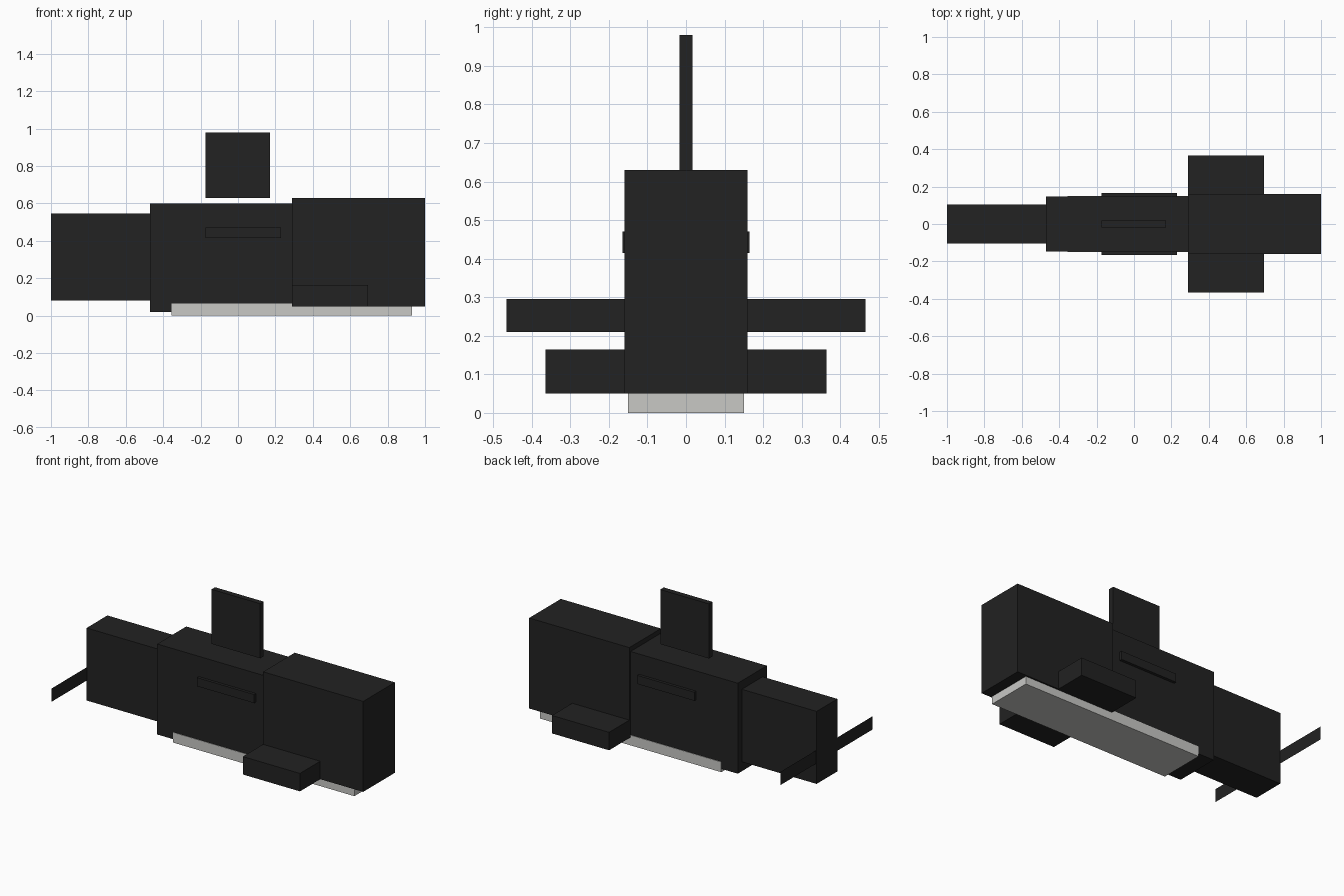
import bpy

if "Cube" in bpy.data.objects:
    bpy.data.objects.remove(bpy.data.objects["Cube"])


def material(name, rgb):
    m = bpy.data.materials.new(name)
    m.diffuse_color = (*rgb, 1.0)
    m.use_nodes = True
    m.node_tree.nodes["Principled BSDF"].inputs["Base Color"].default_value = m.diffuse_color
    return m


dark = material("charcoal", (0.016, 0.016, 0.016))
pale = material("pale_grey", (0.58, 0.58, 0.56))


def box(name, x, y, z, mat):
    """Axis-aligned box from (min, max) pairs."""
    bpy.ops.mesh.primitive_cube_add(size=1, location=[(a + b) / 2 for a, b in (x, y, z)])
    ob = bpy.context.object
    ob.name = name
    ob.scale = [b - a for a, b in (x, y, z)]
    bpy.ops.object.transform_apply(location=True, rotation=False, scale=True)
    ob.data.materials.append(mat)
    return ob


# Main body, stepped in three blocks
box("nose_block", (-1.0, -0.47), (-0.105, 0.105), (0.08, 0.545), dark)
box("middle_block", (-0.47, 0.29), (-0.147, 0.147), (0.02, 0.60), dark)
box("rear_block", (0.29, 1.0), (-0.16, 0.16), (0.05, 0.63), dark)

# Pale slab underneath
box("base_slab", (-0.355, 0.93), (-0.15, 0.15), (0.0, 0.065), pale)

# Upright fin, floating just above the middle block
box("top_fin", (-0.175, 0.17), (-0.0175, 0.0175), (0.63, 0.98), dark)

# Side parts, one on each side
for side, s in (("front", -1), ("back", 1)):
    def span(a, b):
        return tuple(sorted((s * a, s * b)))
    box(side + "_foot", (0.29, 0.695), span(0.16, 0.365), (0.05, 0.165), dark)
    box(side + "_side_bar", (-0.175, 0.23), span(0.147, 0.165), (0.415, 0.47), dark)

    # Paper-thin crosswise blade at the nose
    mesh = bpy.data.meshes.new(side + "_nose_blade")
    y0, y1 = span(0.10, 0.465)
    mesh.from_pydata([(-0.997, y0, 0.21), (-0.997, y1, 0.21),
                      (-0.997, y1, 0.295), (-0.997, y0, 0.295)], [], [(0, 3, 2, 1)])
    mesh.materials.append(dark)
    bpy.context.collection.objects.link(bpy.data.objects.new(side + "_nose_blade", mesh))
